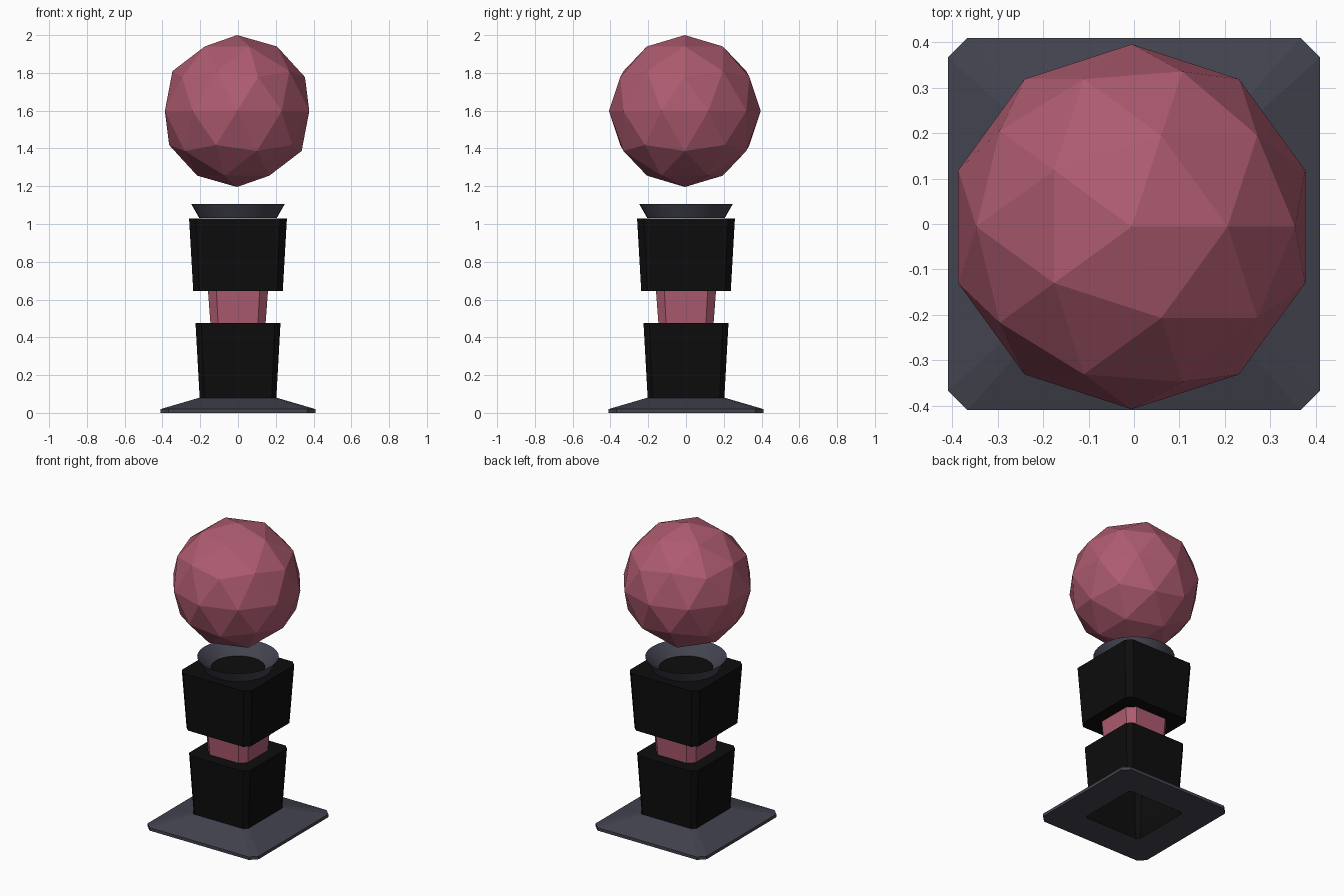
import bpy, bmesh, math

if "Cube" in bpy.data.objects:
    bpy.data.objects.remove(bpy.data.objects["Cube"])


def material(name, rgb):
    m = bpy.data.materials.new(name)
    m.diffuse_color = (*rgb, 1.0)
    m.use_nodes = True
    m.node_tree.nodes["Principled BSDF"].inputs["Base Color"].default_value = m.diffuse_color
    return m


ROSE = material("rose", (0.42, 0.105, 0.16))
SLATE = material("slate grey", (0.055, 0.056, 0.078))
BLACK = material("black", (0.004, 0.004, 0.004))


def finish(bm, name, mat, recalc=True):
    if recalc:
        bmesh.ops.recalc_face_normals(bm, faces=bm.faces)
    mesh = bpy.data.meshes.new(name)
    bm.to_mesh(mesh)
    bm.free()
    mesh.materials.append(mat)
    ob = bpy.data.objects.new(name, mesh)
    bpy.context.collection.objects.link(ob)
    return ob


def chamfered_square(h, c):
    """Outline of a square of half width h with corners cut by c."""
    k = h - c
    return [(h, -k), (h, k), (k, h), (-k, h), (-h, k), (-h, -k), (-k, -h), (k, -h)]


def circle(r, n=32):
    return [(r * math.cos(2 * math.pi * i / n), r * math.sin(2 * math.pi * i / n))
            for i in range(n)]


def loft(name, mat, rings, cap_top=False, cap_bottom=False, loop=False):
    """Skin a stack of (outline, z) rings."""
    bm = bmesh.new()
    loops = [[bm.verts.new((x, y, z)) for x, y in pts] for pts, z in rings]
    pairs = list(zip(loops, loops[1:]))
    if loop:
        pairs.append((loops[-1], loops[0]))
    for a, b in pairs:
        n = len(a)
        for i in range(n):
            j = (i + 1) % n
            bm.faces.new((a[i], a[j], b[j], b[i]))
    if cap_bottom:
        bm.faces.new(loops[0][::-1])
    if cap_top:
        bm.faces.new(loops[-1])
    return finish(bm, name, mat)


sq = chamfered_square

# Sloped foot plate with an open middle
loft("foot_plate", SLATE, [(sq(0.21, 0.015), 0), (sq(0.41, 0.043), 0),
                           (sq(0.41, 0.043), 0.02), (sq(0.205, 0.022), 0.08)])

# Lower block, hollow from below
loft("lower_block", BLACK, [(sq(0.21, 0.015), 0), (sq(0.203, 0.025), 0.08),
                            (sq(0.225, 0.03), 0.475)], cap_top=True)

# Neck between the blocks
loft("neck", ROSE, [(sq(0.145, 0.04), 0.46), (sq(0.16, 0.045), 0.66)],
     cap_top=True, cap_bottom=True)

# Upper block
loft("upper_block", BLACK, [(sq(0.237, 0.033), 0.645), (sq(0.259, 0.036), 1.03)],
     cap_top=True, cap_bottom=True)

# Flared round cup on top
cup = loft("cup", SLATE, [(circle(0.165), 1.031), (circle(0.205), 1.031),
                          (circle(0.247), 1.105)], loop=True)
bpy.context.view_layer.objects.active = cup
cup.select_set(True)
bpy.ops.object.shade_smooth_by_angle(angle=math.radians(30))

# Floating faceted ball
bm = bmesh.new()
bmesh.ops.create_icosphere(bm, subdivisions=2, radius=0.402)
bmesh.ops.translate(bm, verts=bm.verts, vec=(-0.005, -0.006, 1.598))
finish(bm, "floating_ball", ROSE)
